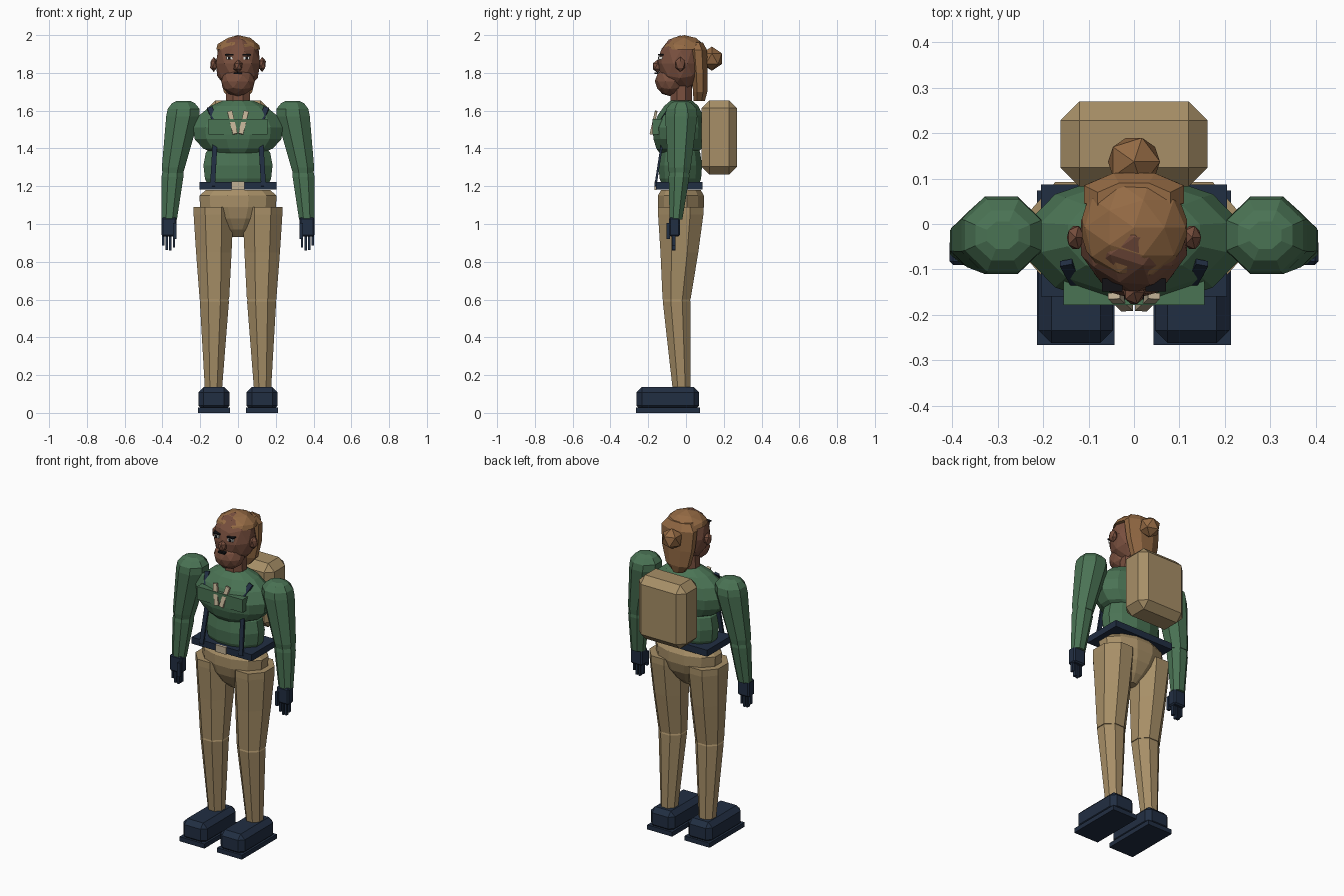
import bpy, bmesh, math
from mathutils import Vector

if "Cube" in bpy.data.objects:
    bpy.data.objects.remove(bpy.data.objects["Cube"])


def material(name, r, g, b):
    m = bpy.data.materials.new(name)
    lin = [((c / 255 + 0.055) / 1.055) ** 2.4 for c in (r, g, b)]
    m.diffuse_color = (*lin, 1)
    m.use_nodes = True
    m.node_tree.nodes["Principled BSDF"].inputs["Base Color"].default_value = m.diffuse_color
    return m


SKIN = material("brown skin", 120, 79, 62)
HAIR = material("light brown hair", 148, 106, 68)
GREEN = material("green cloth", 74, 115, 84)
TAN = material("tan cloth", 167, 143, 103)
NAVY = material("navy leather", 33, 46, 66)
CREAM = material("cream", 192, 176, 148)
WHITE = material("eye white", 225, 225, 220)
BLACK = material("black", 18, 18, 22)


def finish(name, bm, mat):
    bmesh.ops.recalc_face_normals(bm, faces=bm.faces)
    me = bpy.data.meshes.new(name)
    bm.to_mesh(me)
    bm.free()
    me.materials.append(mat)
    ob = bpy.data.objects.new(name, me)
    bpy.context.collection.objects.link(ob)
    return ob


def loft(name, rings, mat, n=8, half_turn=True):
    """Skin stacked elliptical rings given as (z, cx, cy, rx, ry)."""
    bm = bmesh.new()
    off = math.pi / n if half_turn else 0
    k = 1 / math.cos(off)
    loops = []
    for z, cx, cy, rx, ry in rings:
        loops.append([bm.verts.new((cx + k * rx * math.cos(off + i * math.tau / n),
                                    cy + k * ry * math.sin(off + i * math.tau / n), z))
                      for i in range(n)])
    for a, b in zip(loops, loops[1:]):
        for i in range(n):
            j = (i + 1) % n
            bm.faces.new((a[i], a[j], b[j], b[i]))
    bm.faces.new(loops[0])
    bm.faces.new(loops[-1])
    return finish(name, bm, mat)


def ball(name, center, radii, mat, sub=2, cut_z=None):
    bm = bmesh.new()
    bmesh.ops.create_icosphere(bm, subdivisions=sub, radius=1)
    for v in bm.verts:
        v.co = Vector([c + r * x for c, r, x in zip(center, radii, v.co)])
    if cut_z is not None:
        bmesh.ops.bisect_plane(bm, geom=bm.verts[:] + bm.edges[:] + bm.faces[:],
                               plane_co=(0, 0, cut_z), plane_no=(0, 0, 1), clear_inner=True)
        bmesh.ops.holes_fill(bm, edges=[e for e in bm.edges if e.is_boundary])
    return finish(name, bm, mat)


def box(name, lo, hi, mat, bevel=0):
    bm = bmesh.new()
    bmesh.ops.create_cube(bm, size=1)
    for v in bm.verts:
        v.co = Vector([(a + b) / 2 + x * (b - a) for a, b, x in zip(lo, hi, v.co)])
    if bevel:
        bmesh.ops.bevel(bm, geom=bm.edges[:], offset=bevel, segments=1, affect='EDGES')
    return finish(name, bm, mat)


def strap(name, a, b, width, thick, mat):
    """Flat bar running from a to b."""
    a, b = Vector(a), Vector(b)
    d = b - a
    bm = bmesh.new()
    bmesh.ops.create_cube(bm, size=1)
    for v in bm.verts:
        v.co = Vector((v.co.x * width, v.co.y * thick, v.co.z * d.length))
    ob = finish(name, bm, mat)
    ob.matrix_world = d.to_track_quat('Z', 'Y').to_matrix().to_4x4()
    # keep the bar facing forward
    x = Vector((1, 0, 0))
    z = d.normalized()
    x = (x - z * x.dot(z)).normalized()
    y = z.cross(x)
    m = ob.matrix_world.copy()
    for i in range(3):
        m[i][0], m[i][1], m[i][2], m[i][3] = x[i], y[i], z[i], (a[i] + b[i]) / 2
    ob.matrix_world = m
    return ob


# Torso
loft("chest", [(1.375, 0, -.04, .13, .10), (1.40, 0, -.037, .185, .12), (1.45, 0, -.037, .23, .135),
               (1.51, 0, -.037, .237, .14), (1.575, 0, -.03, .205, .12), (1.625, 0, -.025, .145, .09),
               (1.655, 0, -.025, .075, .055)], GREEN, 12)
loft("abdomen", [(1.19, 0, -.03, .15, .09), (1.24, 0, -.03, .175, .11), (1.31, 0, -.03, .183, .115),
                 (1.38, 0, -.03, .17, .105), (1.42, 0, -.03, .13, .08)], GREEN, 12)
box("chest_panel", (-.155, -.178, 1.475), (.155, -.11, 1.555), GREEN)
loft("pelvis", [(.93, 0, -.03, .035, .03), (.97, 0, -.03, .085, .07), (1.03, 0, -.028, .155, .105),
                (1.09, 0, -.027, .2, .122), (1.15, 0, -.027, .205, .122), (1.18, 0, -.027, .17, .105)], TAN, 12)
box("belt", (-.205, -.16, 1.182), (.205, .087, 1.222), NAVY)
box("belt_buckle", (-.035, -.168, 1.18), (.035, -.155, 1.224), CREAM)
box("backpack", (-.162, .082, 1.262), (.162, .27, 1.655), TAN, .042)

# Head
loft("neck", [(1.62, 0, -.025, .065, .058), (1.74, 0, -.025, .06, .055)], SKIN)
ball("head", (0, -.03, 1.85), (.123, .122, .148), SKIN)
ball("jaw", (0, -.085, 1.755), (.092, .08, .078), SKIN)
ball("nose", (0, -.15, 1.835), (.026, .03, .035), SKIN, 1)
ball("hair_cap", (0, -.008, 1.9), (.127, .122, .1), HAIR, 2, 1.925)
loft("back_hair", [(1.652, 0, .07, .035, .03), (1.7, 0, .075, .075, .038), (1.8, 0, .072, .1, .042),
                   (1.92, 0, .065, .11, .047), (1.96, 0, .055, .08, .035)], HAIR)
ball("hair_bun", (0, .137, 1.875), (.064, .062, .064), HAIR, 1)
box("mouth", (-.022, -.166, 1.793), (.022, -.13, 1.803), BLACK)

# Mirrored parts
for s, side in ((-1, "left"), (1, "right")):
    def sbox(name, x0, x1, y0, y1, z0, z1, mat, bevel=0):
        xs = sorted((s * x0, s * x1))
        return box(f"{side}_{name}", (xs[0], y0, z0), (xs[1], y1, z1), mat, bevel)

    def sloft(name, rings, mat, n=8):
        return loft(f"{side}_{name}", [(z, s * x, y, a, b) for z, x, y, a, b in rings], mat, n)

    # Face
    ball(f"{side}_ear", (s * .128, -.03, 1.845), (.022, .03, .04), SKIN, 1)
    sbox("eye", .03, .062, -.146, -.12, 1.872, 1.888, WHITE)
    sbox("pupil", .041, .053, -.149, -.14, 1.872, 1.888, BLACK)
    sbox("eyebrow", .025, .07, -.148, -.12, 1.893, 1.9, BLACK)
    # Arms
    sloft("upper_arm", [(1.27, .345, -.035, .055, .055), (1.30, .342, -.035, .061, .06),
                        (1.57, .292, -.025, .088, .085), (1.61, .288, -.025, .084, .08),
                        (1.64, .289, -.025, .06, .055), (1.652, .289, -.025, .035, .03)], GREEN)
    sloft("forearm", [(1.025, .364, -.053, .041, .034), (1.25, .347, -.037, .058, .055),
                      (1.30, .343, -.035, .052, .05)], GREEN)
    # Hands
    sbox("palm", .325, .406, -.09, -.033, .935, 1.035, NAVY, .008)
    sbox("thumb", .325, .343, -.103, -.085, .92, 1.005, NAVY)
    for i, tip in enumerate((.875, .86, .862, .885)):
        x = .333 + i * .019
        sbox(f"finger_{i + 1}", x, x + .012, -.075, -.055, tip, .94, NAVY)
    # Legs
    sloft("thigh", [(.60, .125, -.05, .078, .074), (.85, .128, -.035, .094, .1),
                    (1.05, .13, -.028, .105, .12), (1.09, .13, -.028, .105, .12)], TAN)
    ball(f"{side}_knee", (s * .125, -.05, .61), (.079, .074, .045), TAN, 1)
    sloft("shin", [(.12, .13, -.023, .045, .047), (.59, .125, -.05, .077, .073),
                   (.63, .125, -.05, .06, .06)], TAN)
    # Boots
    sbox("boot_sole", .043, .213, -.266, .074, 0, .028, NAVY)
    sbox("boot", .046, .21, -.262, .07, .01, .137, NAVY, .028)
    # Braces and neck scarf
    strap(f"{side}_brace", (s * .135, -.162, 1.2), (s * .122, -.128, 1.42), .026, .012, NAVY)
    strap(f"{side}_brace_top", (s * .125, -.13, 1.55), (s * .15, -.085, 1.615), .028, .014, NAVY)
    strap(f"{side}_scarf_end", (s * .015, -.185, 1.477), (s * .044, -.158, 1.597), .026, .014, CREAM)
